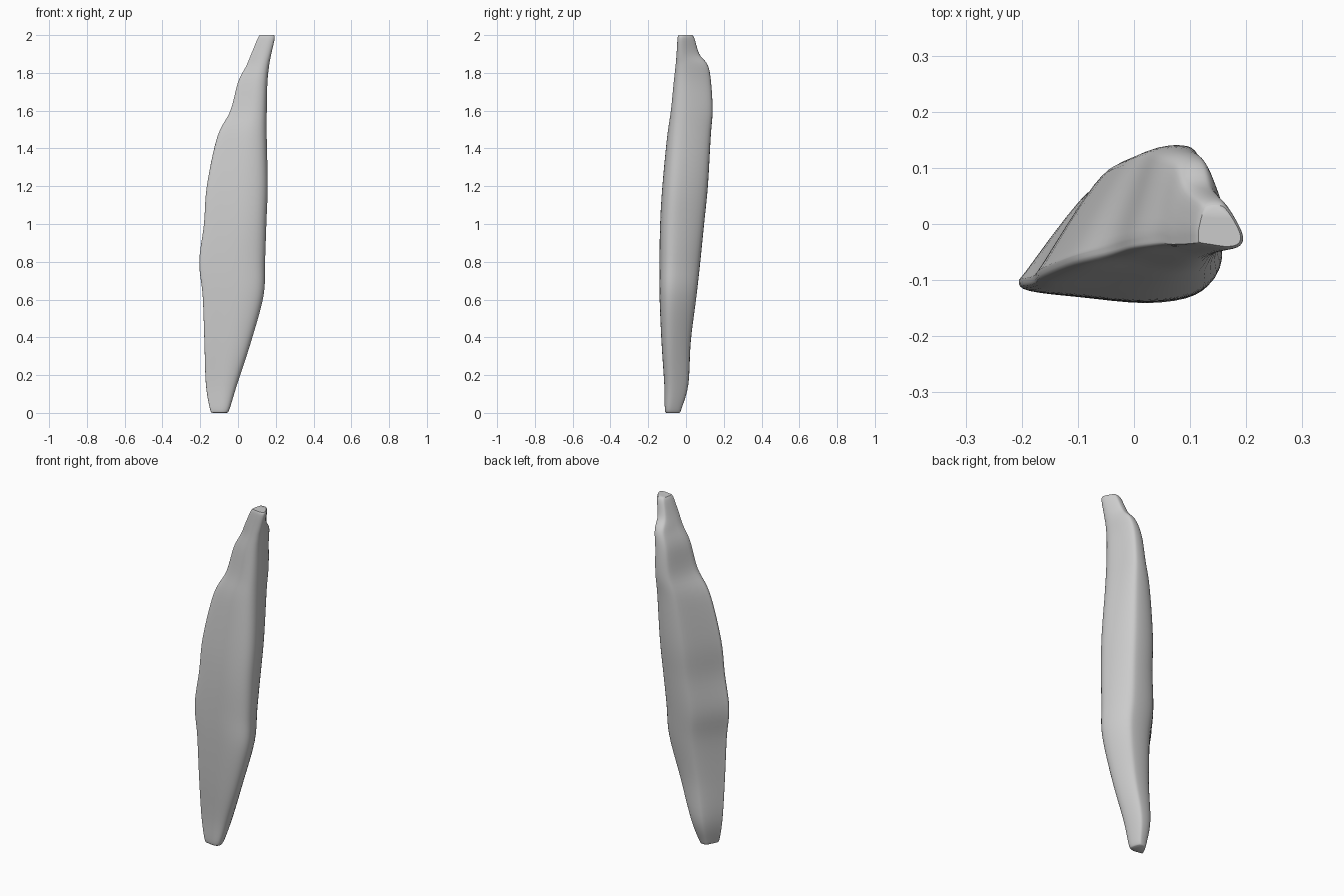
import bpy
import bmesh
from mathutils import Vector

default_cube = bpy.data.objects.get("Cube")
if default_cube:
    bpy.data.objects.remove(default_cube, do_unlink=True)

STEPS_ALONG = 5
STEPS_AROUND = 4


def make_material(name, colour):
    material = bpy.data.materials.new(name)
    material.use_nodes = True
    material.diffuse_color = colour
    shader = material.node_tree.nodes["Principled BSDF"]
    shader.inputs["Base Color"].default_value = colour
    shader.inputs["Roughness"].default_value = 0.8
    return material


def spline(before, start, end, after, t):
    """Catmull-Rom blend between start and end."""
    return 0.5 * (2 * start + (end - before) * t
                  + (2 * before - 5 * start + 4 * end - after) * t ** 2
                  + (3 * start - before - 3 * end + after) * t ** 3)


def closed_curve(points, steps):
    count = len(points)
    return [spline(points[i - 1], points[i], points[(i + 1) % count],
                   points[(i + 2) % count], step / steps)
            for i in range(count) for step in range(steps)]


def open_curve(points, steps):
    last = len(points) - 1
    curve = [spline(points[max(i - 1, 0)], points[i], points[i + 1],
                    points[min(i + 2, last)], step / steps)
             for i in range(last) for step in range(steps)]
    return curve + [points[last]]


# Cross-section in a unit box: gently bowed front, thin left edge, broad back ridge
outline = [Vector(p) for p in (
    (0, .17), (.05, .1), (.3, .05), (.65, 0), (.9, .07), (1, .27),
    (.95, .6), (.83, .92), (.7, 1), (.45, .97), (.3, .82), (.04, .27))]
section = closed_curve(outline, STEPS_AROUND)

# Stations up the shard: height, x limits, y limits, sideways lean of the ridge
stations = [
    (0, -.135, -.06, -.105, -.035, 0),
    (.02, -.148, -.045, -.112, -.025, 0),
    (.15, -.17, -.005, -.115, .012, 0),
    (.38, -.178, .07, -.13, .025, 0),
    (.62, -.187, .135, -.14, .055, 0),
    (.8, -.205, .143, -.14, .075, 0),
    (1, -.18, .15, -.137, .095, 0),
    (1.2, -.165, .157, -.125, .115, 0),
    (1.46, -.11, .152, -.1, .13, 0),
    (1.6, -.04, .155, -.08, .14, .05),
    (1.75, .0, .16, -.065, .132, .1),
    (1.84, .045, .17, -.055, .115, .15),
    (1.9, .07, .182, -.05, .07, .2),
    (1.98, .103, .2, -.045, .045, .25),
    (2, .115, .195, -.04, .033, .25)]
class Station(Vector):
    pass


columns = [open_curve(list(column), STEPS_ALONG) for column in zip(*stations)]

# Loft the rings and close both blunt ends
bm = bmesh.new()
rings = []
for z, left, right, front, back, lean in zip(*columns):
    ring = []
    for u, v in section:
        u = max(u - lean * v, 0)
        ring.append(bm.verts.new((left + (right - left) * u,
                                  front + (back - front) * v, z)))
    rings.append(ring)
for lower, upper in zip(rings, rings[1:]):
    for i in range(len(section)):
        j = (i + 1) % len(section)
        bm.faces.new((lower[i], lower[j], upper[j], upper[i]))
bm.faces.new(rings[0])
bm.faces.new(rings[-1])
bmesh.ops.recalc_face_normals(bm, faces=bm.faces)

mesh = bpy.data.meshes.new("stone_shard")
bm.to_mesh(mesh)
bm.free()
mesh.materials.append(make_material("pale grey stone", (.6, .6, .6, 1)))
shard = bpy.data.objects.new("stone_shard", mesh)
bpy.context.collection.objects.link(shard)

# Smooth the flanks while keeping the end rims crisp
bpy.context.view_layer.objects.active = shard
shard.select_set(True)
bpy.ops.object.shade_smooth_by_angle(angle=0.9)
